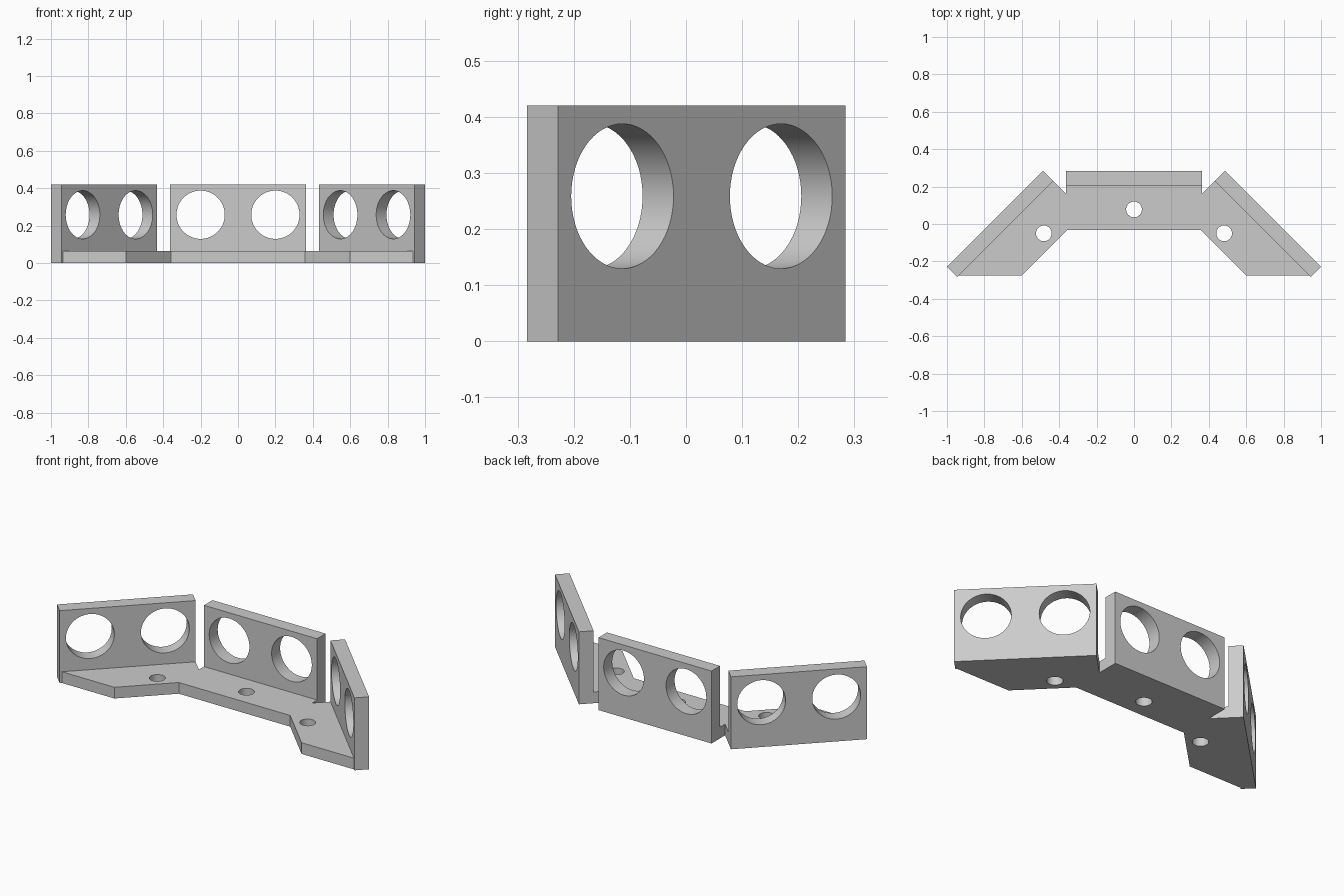
import bpy, math
from mathutils import Matrix, Vector

if "Cube" in bpy.data.objects:
    bpy.data.objects.remove(bpy.data.objects["Cube"])

WALL_H, BASE_H, THICK = 0.42, 0.065, 0.078
HALF_LEN, HOLE_R, HOLE_Z, HOLE_X = 0.3625, 0.129, 0.2585, 0.2

grey = bpy.data.materials.new("light grey")
grey.diffuse_color = (0.6, 0.6, 0.6, 1)
grey.use_nodes = True
grey.node_tree.nodes["Principled BSDF"].inputs["Base Color"].default_value = grey.diffuse_color


def prism(name, outline, height):
    """Extrude a counter-clockwise outline from z = 0."""
    n = len(outline)
    verts = [(x, y, z) for z in (0, height) for x, y in outline]
    faces = [list(range(n))[::-1], list(range(n, 2 * n))]
    faces += [[i, (i + 1) % n, (i + 1) % n + n, i + n] for i in range(n)]
    me = bpy.data.meshes.new(name)
    me.from_pydata(verts, [], faces)
    me.materials.append(grey)
    ob = bpy.data.objects.new(name, me)
    bpy.context.collection.objects.link(ob)
    return ob


def cylinder(matrix, radius, depth):
    bpy.ops.mesh.primitive_cylinder_add(vertices=64, radius=radius, depth=depth)
    ob = bpy.context.object
    ob.name = "hole_cutter"
    ob.data.transform(matrix)
    ob.data.materials.append(grey)
    ob.hide_render = True
    return ob


def boolean(target, other, operation):
    """Apply a boolean and remove the second object."""
    mod = target.modifiers.new("bool", 'BOOLEAN')
    mod.operation, mod.solver, mod.object = operation, 'EXACT', other
    bpy.context.view_layer.objects.active = target
    bpy.ops.object.modifier_apply(modifier=mod.name)
    bpy.data.objects.remove(other)


def wall(name, centre, angle):
    """Upright panel with two round openings; centre lies on its back face."""
    ob = prism(name, [(-HALF_LEN, -THICK), (HALF_LEN, -THICK),
                      (HALF_LEN, 0), (-HALF_LEN, 0)], WALL_H)
    for x in (-HOLE_X, HOLE_X):
        m = Matrix.Translation((x, -THICK / 2, HOLE_Z)) @ Matrix.Rotation(math.pi / 2, 4, 'X')
        boolean(ob, cylinder(m, HOLE_R, 0.3), 'DIFFERENCE')
    ob.data.transform(Matrix.Translation(centre) @ Matrix.Rotation(angle, 4, 'Z'))
    return ob


# Base plate: right half outline, mirrored; its back edges run into the walls
e = 0.02
right = [(0.357, -0.032), (0.6, -0.275), (0.935, -0.275), (0.935 + e, -0.275 + e * 0.5),
         (0.4315 + e, 0.2285 + e), (HALF_LEN, 0.1595), (HALF_LEN, 0.206 + e)]
right[3] = (0.935 + e / 2, -0.275)
right[2:3] = []
plate = prism("bracket", right + [(-x, y) for x, y in reversed(right)], BASE_H)

# Screw holes
for x, y in ((0, 0.078), (0.482, -0.05), (-0.482, -0.05)):
    boolean(plate, cylinder(Matrix.Translation((x, y, 0)), 0.042, 0.5), 'DIFFERENCE')

# Centre wall and two wings turned 45 degrees, merged into one solid
q = math.pi / 4
for name, centre, angle in (("centre_wall", (0, 0.284, 0), 0),
                            ("right_wall", (0.7437, 0.028, 0), -q),
                            ("left_wall", (-0.7437, 0.028, 0), q)):
    boolean(plate, wall(name, centre, angle), 'UNION')

bpy.ops.object.select_all(action='DESELECT')
plate.select_set(True)
bpy.context.view_layer.objects.active = plate
bpy.ops.object.shade_smooth_by_angle(angle=math.radians(30))
